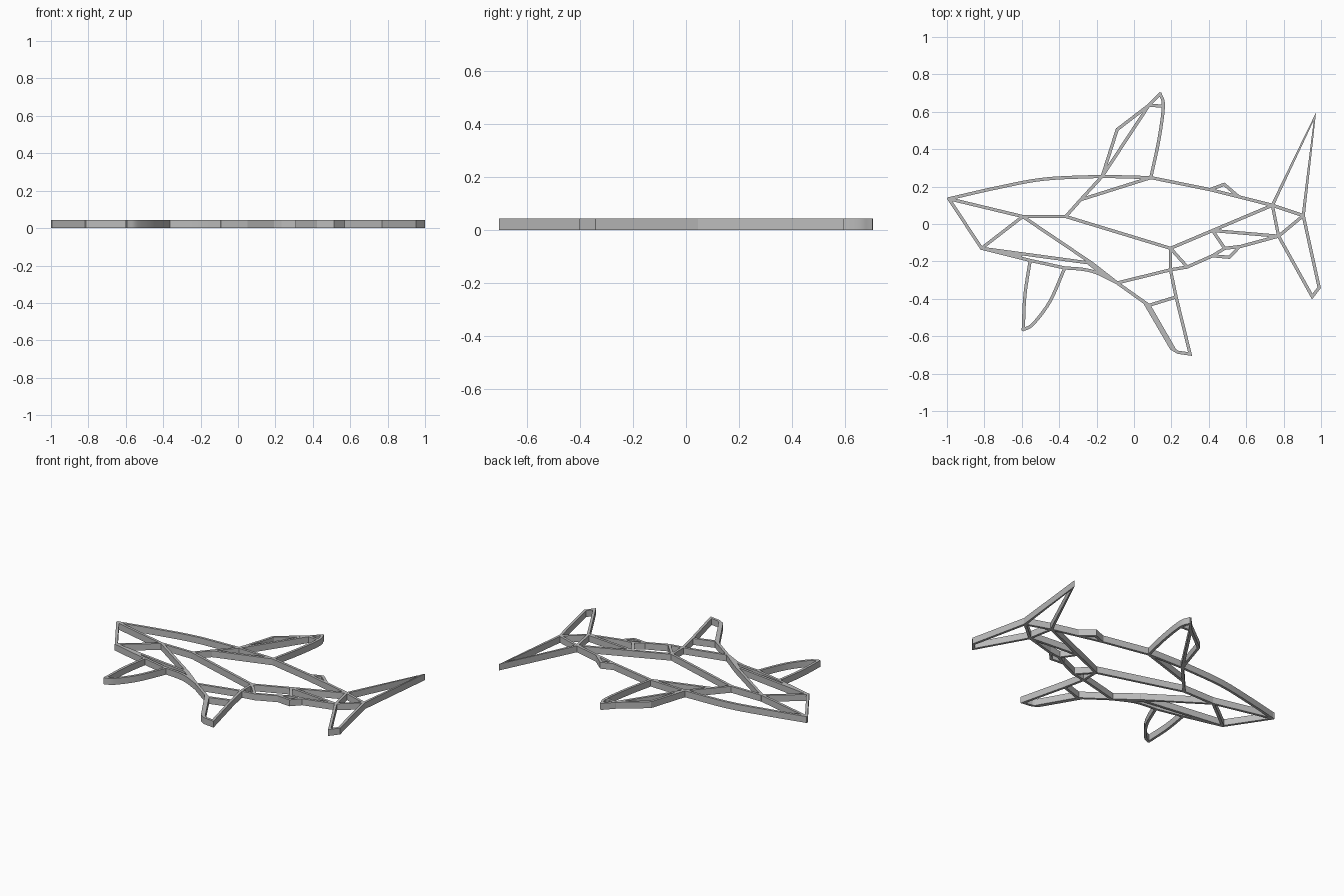
import bpy, bmesh
from mathutils import Vector

old = bpy.data.objects.get("Cube")
if old:
    bpy.data.objects.remove(old)

HEIGHT, WIDTH = 0.043, 0.017

grey = bpy.data.materials.new("plain grey")
grey.use_nodes = True
grey.diffuse_color = (0.5, 0.5, 0.5, 1)
grey.node_tree.nodes["Principled BSDF"].inputs["Base Color"].default_value = (0.5, 0.5, 0.5, 1)

# Shared joints of the frame
nose, chin = (-.99, .135), (-.815, -.13)
eye, gill, cheek = (-.595, .04), (-.365, .04), (-.285, .13)
dorsal_front, dorsal_back = (-.17, .255), (.09, .248)
tail_top, tail_low, tail_mid = (.74, .1), (.773, -.065), (.905, .045)
hip, flank = (.195, -.13), (.42, -.035)
throat, chest, belly = (-.225, -.21), (-.09, -.315), (.195, -.245)
pec_front, pec_back = (-.555, -.195), (-.37, -.235)
knee, knee_back = (.08, -.435), (.225, -.39)
crest = (.08, .635)
anal_front, anal_mid = (.42, -.17), (.485, -.13)


def rounded(pts, steps=6):
    """Catmull-Rom curve through the points."""
    p = [2 * pts[0] - pts[1]] + pts + [2 * pts[-1] - pts[-2]]
    out = []
    for a, b, c, d in zip(p, p[1:], p[2:], p[3:]):
        for i in range(steps):
            t = i / steps
            out.append((2 * b + (c - a) * t + (2 * a - 5 * b + 4 * c - d) * t**2
                        + (3 * b - a - 3 * c + d) * t**3) / 2)
    return out + [pts[-1]]


def bar(name, *points, curved=False, width=WIDTH):
    """Upright flat bar of constant width with mitred corners."""
    pts = [Vector(p) for p in points]
    if curved:
        pts = rounded(pts)
    half = width / 2
    # run the ends a little into the neighbouring joints
    pts[0] = pts[0] + (pts[0] - pts[1]).normalized() * half * .6
    pts[-1] = pts[-1] + (pts[-1] - pts[-2]).normalized() * half * .6
    dirs = [(b - a).normalized() for a, b in zip(pts, pts[1:])]
    bm = bmesh.new()
    rings = []
    for i, p in enumerate(pts):
        d0, d1 = dirs[max(i - 1, 0)], dirs[min(i, len(dirs) - 1)]
        n0, n1 = Vector((-d0.y, d0.x)), Vector((-d1.y, d1.x))
        n = (n0 + n1).normalized()
        n *= half / max(n.dot(n1), .4)
        rings.append([bm.verts.new((q.x, q.y, z)) for q, z in
                      ((p + n, 0), (p - n, 0), (p - n, HEIGHT), (p + n, HEIGHT))])
    for r, s in zip(rings, rings[1:]):
        for k in range(4):
            bm.faces.new((r[k], r[k - 1], s[k - 1], s[k]))
    bm.faces.new(rings[0])
    bm.faces.new(rings[-1][::-1])
    bmesh.ops.recalc_face_normals(bm, faces=bm.faces)
    if curved:
        for f in bm.faces:
            f.smooth = abs(f.normal.z) < .5
        for e in bm.edges:
            e.smooth = e.calc_face_angle(0) < .6
    mesh = bpy.data.meshes.new(name)
    bm.to_mesh(mesh)
    bm.free()
    mesh.materials.append(grey)
    bpy.context.collection.objects.link(bpy.data.objects.new(name, mesh))


def gusset(name, *corners):
    """Small solid plate filling a joint."""
    bm = bmesh.new()
    face = bm.faces.new([bm.verts.new((x, y, 0)) for x, y in corners])
    top = bmesh.ops.extrude_face_region(bm, geom=[face])["geom"]
    bmesh.ops.translate(bm, vec=(0, 0, HEIGHT),
                        verts=[v for v in top if isinstance(v, bmesh.types.BMVert)])
    bmesh.ops.recalc_face_normals(bm, faces=bm.faces)
    mesh = bpy.data.meshes.new(name)
    bm.to_mesh(mesh)
    bm.free()
    mesh.materials.append(grey)
    bpy.context.collection.objects.link(bpy.data.objects.new(name, mesh))


# Back and head
bar("back_front", nose, (-.74, .192), (-.48, .24), dorsal_front, curved=True)
bar("back_middle", dorsal_front, dorsal_back)
bar("back_rear", dorsal_back, (.41, .183), tail_top)
bar("snout", nose, chin)
bar("head_side", nose, eye)
bar("jaw", chin, eye)
bar("eye_bar", eye, gill)
bar("gill_bar", gill, cheek, dorsal_front)
bar("cheek_bar", cheek, dorsal_back)

# Flank and underside
bar("mid_line", gill, hip, flank, tail_low)
bar("flank_to_tail", flank, tail_top)
bar("cheek_to_chest", eye, throat, chest)
bar("mouth_upper", chin, throat)
bar("mouth_lower", chin, pec_front, pec_back)
bar("throat_line", pec_back, (-.27, -.243), (-.195, -.263), chest, curved=True)
bar("belly_front", chest, belly)
bar("belly_rear", belly, (.285, -.23), anal_front, anal_mid, (.57, -.12), tail_low)
bar("hip_post", hip, belly)
bar("hip_brace", hip, (.285, -.23))
bar("flank_brace", flank, anal_mid)
gusset("chin_plate", chin, (-.6, -.165), (-.6, -.187))
gusset("throat_plate", (-.25, -.215), (-.21, -.212), (-.13, -.285), (-.19, -.262))

# Dorsal fins
bar("dorsal_fin_front", dorsal_front, (-.09, .505), crest, (.14, .697))
bar("dorsal_fin_rear", (.14, .697), (.157, .63), (.133, .45), dorsal_back, curved=True)
bar("dorsal_fin_brace", dorsal_front, crest)
bar("dorsal_fin_cross", crest, (.155, .63))
bar("second_dorsal_fin", (.41, .185), (.482, .212), (.555, .15))

# Tail fin
bar("tail_upper_fin", tail_top, (.967, .575), tail_mid)
bar("tail_lower_fin", tail_mid, (.99, -.34), (.953, -.388), tail_low)
bar("tail_post", tail_top, tail_low)
bar("tail_root_top", tail_top, tail_mid)
bar("tail_root_low", tail_low, tail_mid)

# Pectoral, pelvic and anal fins
bar("pectoral_fin_front", pec_front, (-.583, -.38), (-.592, -.565), curved=True)
bar("pectoral_fin_rear", (-.592, -.565), (-.54, -.535), (-.45, -.415), pec_back, curved=True)
bar("pelvic_fin_outer", chest, (.057, -.42), (.2, -.665), (.235, -.686), (.3, -.695),
    knee_back, belly)
bar("pelvic_fin_root", chest, knee)
bar("pelvic_fin_cross", knee, knee_back)
bar("pelvic_fin_brace", knee, (.215, -.67))
bar("anal_fin", anal_front, (.51, -.178), (.56, -.125))
